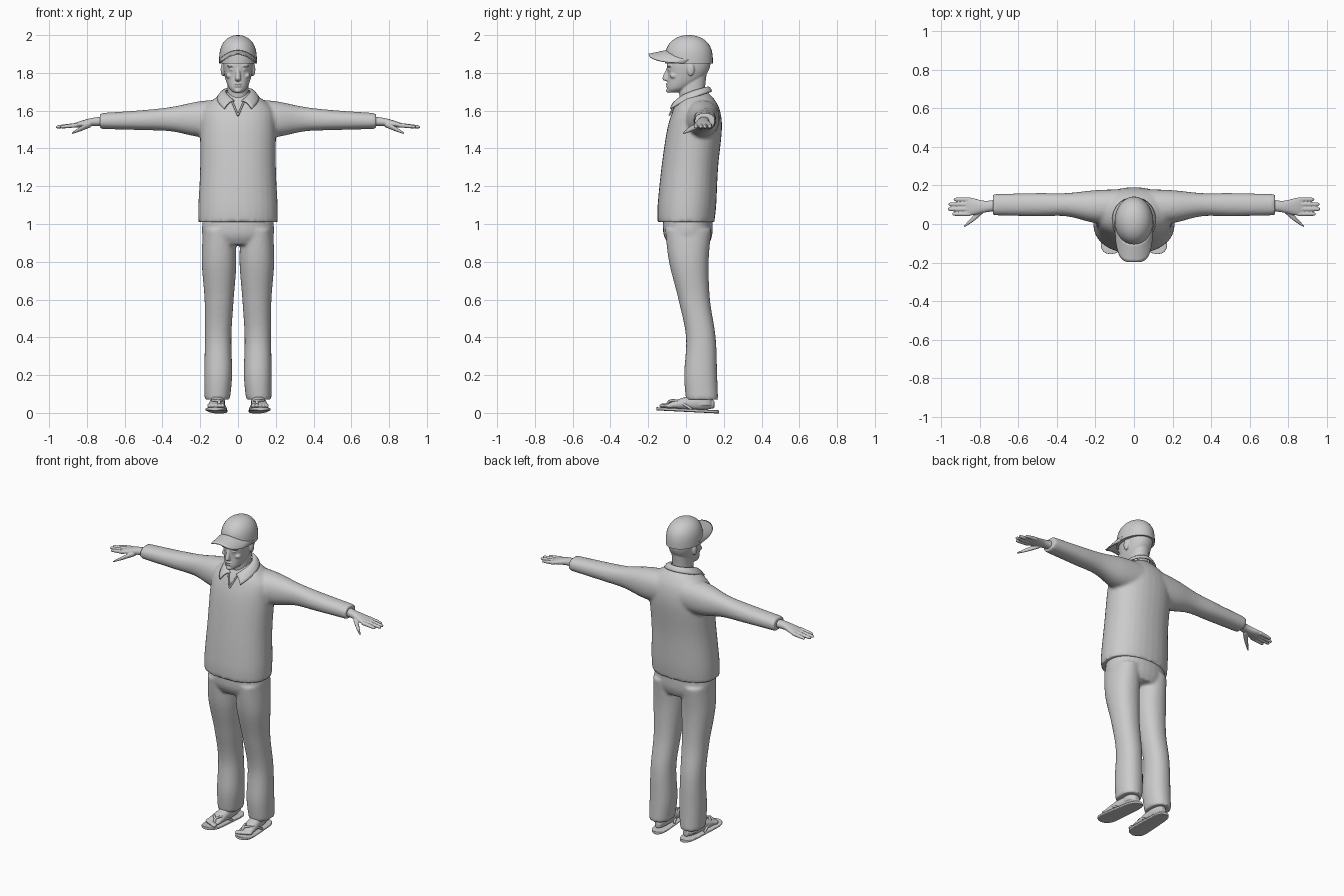
import bpy, bmesh
from math import sin, cos, pi, sqrt, copysign
from mathutils import Vector, Matrix

cube = bpy.data.objects.get("Cube")
if cube:
    bpy.data.objects.remove(cube)

colour = (.6, .6, .6, 1)
grey = bpy.data.materials.new("plain_grey")
grey.use_nodes = True
grey.diffuse_color = colour
grey.node_tree.nodes["Principled BSDF"].inputs["Base Color"].default_value = colour

SIDES = {"left": 1, "right": -1}


def level(z, front, back, half, x=0):
    """Horizontal cross-section of an upright part."""
    return z, x, (front + back) / 2, half, (back - front) / 2


def across(x, y, z, wide, high):
    """Cross-section of a part running sideways."""
    return x, y, z, wide, high


def along(y, z, wide, high):
    """Cross-section of a part running from heel to toe."""
    return y, foot_centre(y), z, wide, high


def foot_centre(y):
    return .11 - .07 * y


def smooth_rows(rows, steps=6):
    """Catmull-Rom interpolation between rows of numbers."""
    result = []
    for i in range(len(rows) - 1):
        before, start = rows[max(i - 1, 0)], rows[i]
        end, after = rows[i + 1], rows[min(i + 2, len(rows) - 1)]
        for step in range(steps):
            t = step / steps
            result.append([b + t / 2 * (c - a + t * (2 * a - 5 * b + 4 * c - d + t * (3 * (b - c) + d - a)))
                           for a, b, c, d in zip(before, start, end, after)])
    return result + [list(rows[-1])]


def loft(bm, axis, rows, side=1, power=2.2, count=32):
    """Closed skin through superellipse cross-sections along one axis."""
    rings = []
    for pos, centre_u, centre_v, radius_u, radius_v in smooth_rows(rows):
        ring = []
        for k in range(count):
            c, s = cos(2 * pi * k / count), sin(2 * pi * k / count)
            u = centre_u + radius_u * copysign(abs(c) ** (2 / power), c)
            v = centre_v + radius_v * copysign(abs(s) ** (2 / power), s)
            x, y, z = {"x": (pos, u, v), "y": (u, pos, v), "z": (u, v, pos)}[axis]
            ring.append(bm.verts.new((x * side, y, z)))
        rings.append(ring)
    for lower, upper in zip(rings, rings[1:]):
        for k in range(count):
            bm.faces.new((lower[k], lower[k - 1], upper[k - 1], upper[k]))
    bm.faces.new(rings[0])
    bm.faces.new(rings[-1])


def blob(bm, centre, radii):
    matrix = Matrix.Translation(centre) @ Matrix.Diagonal((*radii, 1))
    bmesh.ops.create_uvsphere(bm, u_segments=16, v_segments=10, radius=1, matrix=matrix)


def finish(name, bm, voxel=0, thickness=0):
    """Make the object; voxel blends its overlapping pieces into one skin."""
    bmesh.ops.recalc_face_normals(bm, faces=bm.faces)
    mesh = bpy.data.meshes.new(name)
    bm.to_mesh(mesh)
    bm.free()
    mesh.materials.append(grey)
    part = bpy.data.objects.new(name, mesh)
    bpy.context.collection.objects.link(part)
    if thickness:
        solid = part.modifiers.new("thickness", "SOLIDIFY")
        solid.thickness, solid.offset = thickness, 0
    if voxel:
        blend = part.modifiers.new("blend", "REMESH")
        blend.mode, blend.voxel_size, blend.use_smooth_shade = "VOXEL", voxel, True
        relax = part.modifiers.new("relax", "SMOOTH")
        relax.iterations = 3
    else:
        bpy.ops.object.select_all(action="DESELECT")
        part.select_set(True)
        bpy.context.view_layer.objects.active = part
        bpy.ops.object.shade_smooth_by_angle(angle=pi / 4)


def cord(name, points, radius):
    curve = bpy.data.curves.new(name, "CURVE")
    curve.dimensions, curve.bevel_depth, curve.use_fill_caps = "3D", radius, True
    spline = curve.splines.new("POLY")
    path = smooth_rows(points)
    spline.points.add(len(path) - 1)
    for point, position in zip(spline.points, path):
        point.co = (*position, 1)
    curve.materials.append(grey)
    bpy.context.collection.objects.link(bpy.data.objects.new(name, curve))


def sheet(name, shape, thickness, columns=40, rows=6):
    """Thin surface from shape(u, v), with u in -1..1 and v in 0..1."""
    bm = bmesh.new()
    grid = [[bm.verts.new(shape(2 * i / columns - 1, j / rows)) for j in range(rows + 1)]
            for i in range(columns + 1)]
    for near, far in zip(grid, grid[1:]):
        for j in range(rows):
            bm.faces.new((near[j], far[j], far[j + 1], near[j + 1]))
    finish(name, bm, thickness=thickness)


def collar_shape(u, v):
    """Stand folded at the neck, falling outward to a point at each front end."""
    t, fold_angle, fall_angle = abs(u), .9 * pi * u, .77 * pi * u
    fold = Vector((.064 * sin(fold_angle), .03 + .08 * cos(fold_angle), 1.72 - .07 * t ** 2))
    fall = Vector((.11 * sin(fall_angle), .025 + .11 * cos(fall_angle) - .025 * t ** 4, 1.7 - .09 * t ** 2))
    return fold.lerp(fall, v) + Vector((0, 0, .012 * sin(pi * v)))


def bill_shape(u, v):
    """From the crown out to a rounded tip, drooping at the sides."""
    inner = .015 - .115 * sqrt(1 - u ** 2)
    outer = -.01 - .187 * sqrt(1 - u ** 4)
    return .097 * u, inner + (outer - inner) * v, 1.918 - .02 * v - .048 * u ** 2


# Shirt: torso and sleeves blended together
bm = bmesh.new()
loft(bm, "z", [level(z=1.01, front=-.15, back=.15, half=.21),
               level(z=1.1, front=-.15, back=.16, half=.21),
               level(z=1.3, front=-.13, back=.17, half=.2),
               level(z=1.5, front=-.1, back=.19, half=.2),
               level(z=1.6, front=-.07, back=.18, half=.19),
               level(z=1.66, front=-.04, back=.15, half=.13),
               level(z=1.7, front=-.01, back=.11, half=.06)])
for side in SIDES.values():
    loft(bm, "x", [across(x=.06, y=.09, z=1.56, wide=.09, high=.1),
                   across(x=.2, y=.09, z=1.555, wide=.085, high=.095),
                   across(x=.35, y=.1, z=1.555, wide=.06, high=.065),
                   across(x=.5, y=.1, z=1.55, wide=.06, high=.053),
                   across(x=.73, y=.1, z=1.545, wide=.055, high=.042)], side)
finish("shirt", bm, voxel=.01)
sheet("shirt_collar", collar_shape, thickness=.009)
for label, side in SIDES.items():
    cord(label + "_neckline", [(.03 * side, -.055, 1.645), (0, -.088, 1.575)], radius=.005)

# Trousers: hips and legs blended together
bm = bmesh.new()
loft(bm, "z", [level(z=.89, front=-.09, back=.12, half=.15),
               level(z=.95, front=-.12, back=.14, half=.19),
               level(z=1.07, front=-.12, back=.14, half=.18)])
for side in SIDES.values():
    loft(bm, "z", [level(z=.07, front=0, back=.17, half=.067, x=.11),
                   level(z=.2, front=-.01, back=.165, half=.074, x=.105),
                   level(z=.4, front=0, back=.157, half=.07, x=.105),
                   level(z=.6, front=-.04, back=.127, half=.077, x=.1),
                   level(z=.8, front=-.09, back=.12, half=.092, x=.1),
                   level(z=.97, front=-.11, back=.135, half=.085, x=.1)], side)
finish("trousers", bm, voxel=.01)

# Head: skull, neck, nose, then the mouth, chin, eyes, cheeks and ears
bm = bmesh.new()
loft(bm, "z", [level(z=1.695, front=-.095, back=-.045, half=.02),
               level(z=1.72, front=-.1, back=.02, half=.048),
               level(z=1.78, front=-.096, back=.1, half=.07),
               level(z=1.86, front=-.1, back=.13, half=.08),
               level(z=1.95, front=-.06, back=.09, half=.06)])
loft(bm, "z", [level(z=1.6, front=-.02, back=.11, half=.06),
               level(z=1.7, front=-.037, back=.1, half=.055),
               level(z=1.8, front=-.03, back=.11, half=.055)])
loft(bm, "z", [level(z=1.755, front=-.1, back=-.08, half=.01),
               level(z=1.77, front=-.125, back=-.08, half=.015),
               level(z=1.83, front=-.1, back=-.08, half=.008)])
for lip_height in (1.73, 1.742):
    blob(bm, (0, -.095, lip_height), (.022, .013, .005))
blob(bm, (0, -.094, 1.706), (.018, .012, .012))
for side in SIDES.values():
    blob(bm, (.033 * side, -.086, 1.836), (.026, .015, .007))
    blob(bm, (.03 * side, -.085, 1.817), (.014, .012, .006))
    blob(bm, (.046 * side, -.064, 1.785), (.018, .022, .016))
    blob(bm, (.08 * side, .025, 1.818), (.012, .02, .035))
finish("head", bm, voxel=.004)

# Baseball cap: domed crown and curved bill
bm = bmesh.new()
dome = []
for i in range(10):
    height = sin(pi / 2 * i / 9)
    spread = sqrt(1 - height ** 3) + .01
    dome.append((1.85 + .15 * height, 0, .015, .099 * spread, .126 * spread))
loft(bm, "z", dome, power=2)
finish("cap_crown", bm)
sheet("cap_bill", bill_shape, thickness=.007)

for label, side in SIDES.items():
    # Hand: wrist and palm, four fingers, thumb
    bm = bmesh.new()
    loft(bm, "x", [across(x=.69, y=.1, z=1.545, wide=.03, high=.026),
                   across(x=.77, y=.09, z=1.54, wide=.03, high=.022),
                   across(x=.84, y=.09, z=1.527, wide=.045, high=.016),
                   across(x=.875, y=.09, z=1.52, wide=.045, high=.01)], side)
    for finger in range(4):
        y = .052 + .025 * finger
        tip = .965 - .012 * (finger - 1.4) ** 2
        loft(bm, "x", [across(.85, y, z=1.524, wide=.012, high=.012),
                       across(tip - .015, y, z=1.515, wide=.01, high=.009),
                       across(tip, y, z=1.513, wide=.004, high=.004)], side, count=12)
    loft(bm, "x", [across(x=.78, y=.075, z=1.527, wide=.018, high=.015),
                   across(x=.83, y=.03, z=1.505, wide=.016, high=.013),
                   across(x=.88, y=-.013, z=1.48, wide=.005, high=.005)], side, count=12)
    finish(label + "_hand", bm, voxel=.0035)

    # Foot: heel to instep, ankle, five toes
    bm = bmesh.new()
    loft(bm, "y", [along(y=.15, z=.045, wide=.018, high=.02),
                   along(y=.09, z=.055, wide=.034, high=.04),
                   along(y=0, z=.05, wide=.04, high=.035),
                   along(y=-.1, z=.037, wide=.045, high=.012)], side)
    loft(bm, "z", [level(z=.04, front=.04, back=.14, half=.034, x=.108),
                   level(z=.2, front=.04, back=.13, half=.036, x=.108)], side)
    for toe in range(5):
        y = -.122 + .0085 * toe
        x = foot_centre(y) + .0185 * (toe - 2)
        blob(bm, (x * side, y, .038), (.013 - .001 * toe, .02, .012))
    finish(label + "_foot", bm, voxel=.0045)

    # Flip-flop: tapered sole and a strap to each edge
    bm = bmesh.new()
    sole = []
    for i in range(17):
        t = cos(pi * i / 16)
        y = .01 + .165 * t
        sole.append(along(y, .014 - .05 * y, wide=.005 + (.047 - .008 * t) * sqrt(1 - t ** 6), high=.0085))
    loft(bm, "y", sole, side, power=5)
    finish(label + "_sandal_sole", bm)
    for edge, way in (("outer", 1), ("inner", -1)):
        strap = [(foot_centre(y) + offset, y, z) for offset, y, z in
                 ((-.018, -.1, .025), (-.016, -.09, .06), (.026 * way, -.045, .062), (.044 * way, .03, .02))]
        cord(f"{label}_{edge}_strap", [(x * side, y, z) for x, y, z in strap], radius=.007)
